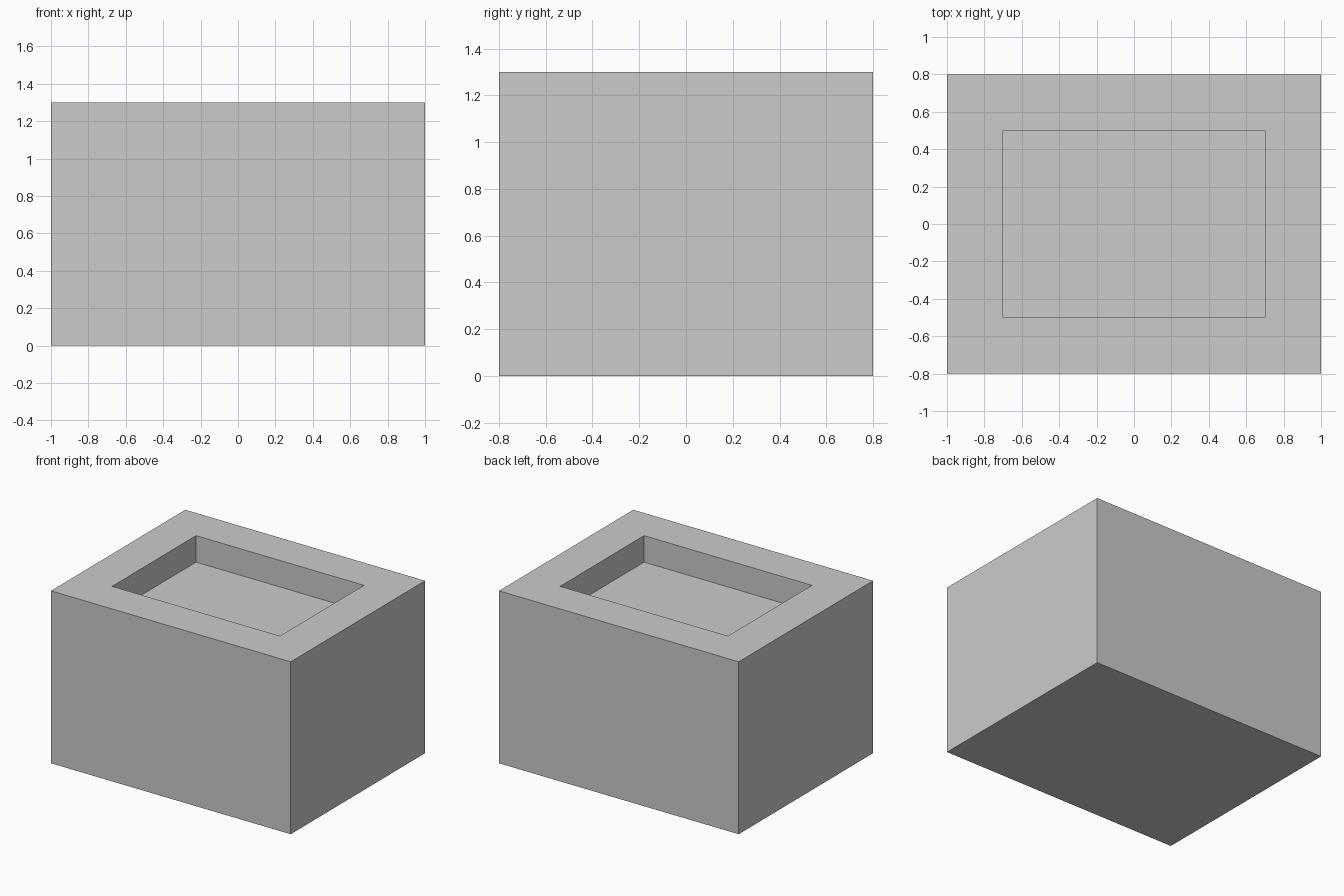
import bpy, bmesh
from mathutils import Matrix, Vector

if "Cube" in bpy.data.objects:
    bpy.data.objects.remove(bpy.data.objects["Cube"])

WIDTH, DEPTH, HEIGHT = 2.0, 1.6, 1.3
RIM, RECESS = 0.3, 0.2

bm = bmesh.new()

# Solid block standing on the ground
bmesh.ops.create_cube(bm, size=1.0, matrix=Matrix.Translation((0, 0, HEIGHT / 2))
                      @ Matrix.Diagonal((WIDTH, DEPTH, HEIGHT, 1)))

# Rim around the top face, then a straight-walled shallow recess
top = max(bm.faces, key=lambda f: f.calc_center_median().z)
bmesh.ops.inset_region(bm, faces=[top], thickness=RIM, use_even_offset=True)
floor = bmesh.ops.extrude_discrete_faces(bm, faces=[top])["faces"][0]
bmesh.ops.translate(bm, verts=floor.verts, vec=Vector((0, 0, -RECESS)))
bmesh.ops.recalc_face_normals(bm, faces=bm.faces)

mesh = bpy.data.meshes.new("recessed_block")
bm.to_mesh(mesh)
bm.free()
block = bpy.data.objects.new("recessed_block", mesh)
bpy.context.collection.objects.link(block)
